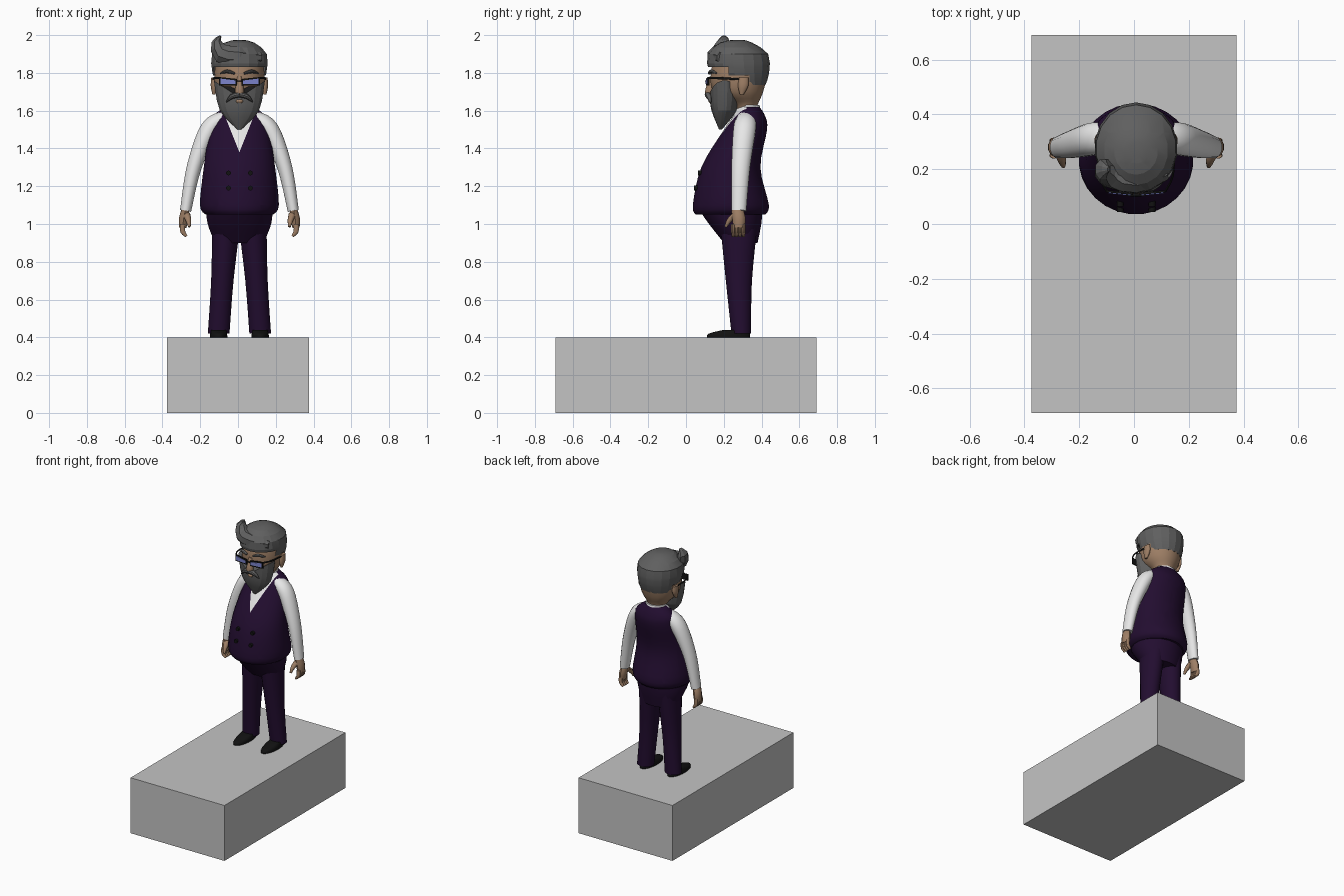
import bpy, bmesh, math
from mathutils import Vector

if "Cube" in bpy.data.objects:
    bpy.data.objects.remove(bpy.data.objects["Cube"])

CENTRE = .0075  # the figure's own centre line
ALONG_X, ALONG_Y, ALONG_Z = Vector((1, 0, 0)), Vector((0, 1, 0)), Vector((0, 0, 1))
SIDES = {"left": 1, "right": -1}


def material(name, *colour):
    mat = bpy.data.materials.new(name)
    mat.use_nodes = True
    mat.diffuse_color = (*colour, 1)
    mat.node_tree.nodes["Principled BSDF"].inputs["Base Color"].default_value = (*colour, 1)
    return mat


PURPLE = material("dark purple cloth", .016, .004, .029)
WHITE = material("white shirt", .82, .82, .82)
SKIN = material("skin", .34, .21, .13)
GREY = material("grey hair", .115, .115, .115)
BLACK = material("black", .006, .006, .006)
LENS = material("blue lens", .2, .23, .6)
STONE = material("plinth grey", .55, .55, .55)


def finish(name, bm, *materials, angle=40):
    bmesh.ops.recalc_face_normals(bm, faces=bm.faces)
    mesh = bpy.data.meshes.new(name)
    bm.to_mesh(mesh)
    bm.free()
    part = bpy.data.objects.new(name, mesh)
    bpy.context.collection.objects.link(part)
    for mat in materials:
        mesh.materials.append(mat)
    bpy.ops.object.select_all(action='DESELECT')
    part.select_set(True)
    bpy.context.view_layer.objects.active = part
    bpy.ops.object.shade_smooth_by_angle(angle=math.radians(angle))


def refine(rows, steps):
    """Smooth curve through a few rows of values."""
    result = []
    last = len(rows) - 1
    for k in range(last):
        before, start, end, after = rows[max(k - 1, 0)], rows[k], rows[k + 1], rows[min(k + 2, last)]
        for step in range(steps):
            t = step / steps
            row = []
            for a, b, c, d in zip(before, start, end, after):
                bend = t * (c - a + t * (2*a - 5*b + 4*c - d + t * (3*b - a - 3*c + d)))
                row.append(b + bend / 2)
            result.append(row)
    return result + [rows[last]]


def bridge(rings):
    """Join equal rings of points and cap both ends."""
    bm = bmesh.new()
    loops = [[bm.verts.new(point) for point in ring] for ring in rings]
    for low, high in zip(loops, loops[1:]):
        for i in range(len(low)):
            bm.faces.new((low[i - 1], low[i], high[i], high[i - 1]))
    bm.faces.new(loops[0])
    bm.faces.new(loops[-1])
    return bm


def circle(count):
    angles = [math.tau * (i + .5) / count for i in range(count)]
    return [(math.cos(a), math.sin(a)) for a in angles]


def loft(rows, offset=0, lean=0, count=20, steps=4):
    """Upright form; rows are (z, front y, back y, half width, rise at the sides)."""
    rings = []
    for z, front, back, half, *rise in refine(rows, steps):
        x = CENTRE + offset + lean * (z - rows[0][0])
        rings.append([(x + half * c, (front + back + (back - front) * s) / 2, z + sum(rise) * abs(c))
                      for c, s in circle(count)])
    return bridge(rings)


def tube(rows, side=1, ref=ALONG_Y, count=10, steps=3):
    """Limb along a path; rows are (x, y, z, radius across, radius along ref)."""
    rows = refine(rows, steps)
    path = [Vector((CENTRE + side * x, y, z)) for x, y, z, *radii in rows]
    rings = []
    for k, (point, row) in enumerate(zip(path, rows)):
        ahead = (path[min(k + 1, len(path) - 1)] - path[max(k - 1, 0)]).normalized()
        across = ahead.cross(ref).normalized()
        along = across.cross(ahead)
        rings.append([point + across * row[3] * c + along * row[4] * s for c, s in circle(count)])
    return bridge(rings)


def cut(bm, point, normal):
    bmesh.ops.bisect_plane(bm, geom=bm.verts[:] + bm.edges[:] + bm.faces[:],
                           plane_co=point, plane_no=normal)


def plate(side, margin, y, inner=.02, outer=.1, low=1.74, high=1.76):
    """Thin spectacle panel with a raised outer corner."""
    inner, outer, low, high = inner - margin, outer + margin, low - margin, high + margin
    outline = [(inner, low), (outer, low), (outer, high + .01), (inner, high)]
    return bridge([[(CENTRE + side * x, y + depth + x / 10, z) for x, z in outline]
                   for depth in (0, .008)])


# Plinth
plinth = bmesh.new()
bmesh.ops.create_cube(plinth, size=1)
bmesh.ops.scale(plinth, verts=plinth.verts, vec=(.75, 1.38, .4))
bmesh.ops.translate(plinth, verts=plinth.verts, vec=ALONG_Z * .2)
finish("plinth", plinth, STONE)

# Trouser seat under the belly
finish("trouser_seat", loft([(.9, .2, .38, .13), (1, .12, .4, .17), (1.1, .05, .41, .18)]), PURPLE)

# Vest, with the shirt opening cut as a V
V_BASE, V_SLOPE, SHOULDER_LINE = 1.38, .4, .32
vest = loft([(1.05, .05, .42, .18), (1.1, .035, .44, .21), (1.3, .08, .395, .19),
             (1.5, .2, .43, .16), (1.57, .25, .42, .14), (1.62, .28, .39, .08)], count=28)
for side in SIDES.values():
    cut(vest, (CENTRE, 0, V_BASE), (1, 0, -side * V_SLOPE))
cut(vest, ALONG_Y * SHOULDER_LINE, ALONG_Y)
for face in vest.faces:
    middle = face.calc_center_median()
    inside = abs(middle.x - CENTRE) < (middle.z - V_BASE) * V_SLOPE
    face.material_index = int(inside and middle.y < SHOULDER_LINE)
finish("vest", vest, PURPLE, WHITE)

for name, side in SIDES.items():
    # Trouser leg and shoe
    leg = loft([(.42, .24, .345, .058), (.7, .21, .35, .06), (1, .18, .38, .075)],
               offset=side * .11, lean=-side * .07)
    finish(name + "_trouser_leg", leg, PURPLE)
    shoe = loft([(.4, .11, .34, .047), (.42, .12, .34, .045), (.44, .2, .33, .04)], offset=side * .11)
    finish(name + "_shoe", shoe, BLACK)

    # Sleeve
    sleeve = tube([(.08, .32, 1.56, .04, .05), (.16, .31, 1.5, .05, .06),
                   (.24, .29, 1.3, .04, .05), (.285, .28, 1.07, .03, .04)], side, count=16, steps=5)
    finish(name + "_sleeve", sleeve, WHITE)

    # Hand with fingers and thumb
    palm = tube([(.285, .27, 1.08, .02, .03), (.295, .28, 1.03, .026, .035), (.3, .28, .98, .02, .03)], side)
    finish(name + "_palm", palm, SKIN)
    for finger in range(4):
        y = .25 + finger * .018
        bent = [(.3, y, 1, .014, .011), (.3, y, .96, .014, .011), (.28, y, .935, .007, .008)]
        finish(name + "_finger", tube(bent, side), SKIN)
    thumb = tube([(.28, .26, 1.05, .016, .02), (.27, .23, 1.02, .014, .015), (.265, .21, .985, .007, .007)],
                 side, ref=ALONG_X)
    finish(name + "_thumb", thumb, SKIN)

    # Vest buttons
    for z, y in ((1.27, .075), (1.19, .055)):
        button = tube([(.058, y + depth, z, .013, .013) for depth in (-.012, .02)], side, ref=ALONG_Z)
        finish(name + "_button", button, BLACK)

# Shirt collar
finish("collar", loft([(1.58, .25, .4, .085), (1.63, .27, .39, .07)]), WHITE)

# Head and neck
finish("head", loft([(1.56, .27, .37, .06), (1.63, .25, .38, .07), (1.7, .145, .41, .123),
                     (1.8, .13, .428, .134), (1.92, .16, .4, .11)]), SKIN)

# Hair cap, cut away over the face and the ears
OPENINGS = ((.225, 1.83), (.335, 1.785))
hair = loft([(1.735, .2, .42, .12), (1.8, .125, .44, .145), (1.9, .115, .435, .147),
             (1.96, .18, .35, .08), (1.975, .25, .3, .02)], count=18, steps=2)
for back, brow in OPENINGS:
    cut(hair, ALONG_Y * back, ALONG_Y)
    cut(hair, ALONG_Z * brow, ALONG_Z)
open_faces = []
for face in hair.faces:
    middle = face.calc_center_median()
    if any(middle.y < back and middle.z < brow for back, brow in OPENINGS):
        open_faces.append(face)
bmesh.ops.delete(hair, geom=open_faces, context='FACES')
finish("hair", hair, GREY, angle=15)

# Swept forelock
forelock = tube([(.11, .19, 1.88, .03, .03), (0, .16, 1.89, .05, .05), (-.09, .18, 1.9, .055, .05),
                 (-.12, .2, 1.96, .03, .04), (-.1, .2, 1.995, .006, .01)], count=8, steps=2)
finish("forelock", forelock, GREY, angle=15)

# Beard, rising at the cheeks
beard = loft([(1.5, .175, .19, .01, 0), (1.6, .135, .27, .105, 0), (1.67, .125, .285, .137, .09)],
             count=18, steps=3)
finish("beard", beard, GREY, angle=15)

# Mouth and nose
finish("mouth", loft([(1.64, .125, .15, .016), (1.65, .119, .15, .02), (1.66, .125, .15, .016)]), SKIN)
finish("nose", loft([(1.685, .115, .15, .016), (1.7, .1, .15, .025), (1.78, .124, .15, .012)]), SKIN)

for name, side in SIDES.items():
    # Moustache half, eyebrow and ear
    moustache = tube([(0, .115, 1.685, .016, .016), (.04, .12, 1.675, .014, .015),
                      (.07, .13, 1.645, .003, .004)], side)
    finish(name + "_moustache", moustache, GREY, angle=15)
    eyebrow = tube([(.025, .125, 1.797, .006, .01), (.065, .135, 1.808, .01, .012),
                    (.1, .16, 1.798, .003, .006)], side)
    finish(name + "_eyebrow", eyebrow, GREY, angle=15)
    ear = loft([(1.685, .285, .305, .008), (1.73, .275, .33, .017), (1.775, .28, .33, .014)],
               offset=side * .135)
    finish(name + "_ear", ear, SKIN)

    # Glasses
    finish(name + "_frame", plate(side, .008, .105), BLACK)
    finish(name + "_lens", plate(side, 0, .102), LENS)
    temple = tube([(.106, .118, 1.773, .004, .006), (.135, .18, 1.772, .004, .006),
                   (.139, .3, 1.765, .003, .005)], side, ref=ALONG_Z)
    finish(name + "_temple", temple, BLACK)

# Bridge of the glasses
bridge_ends = [(x, .106, 1.757, .004, .005) for x in (-.02, .02)]
finish("glasses_bridge", tube(bridge_ends), BLACK)
